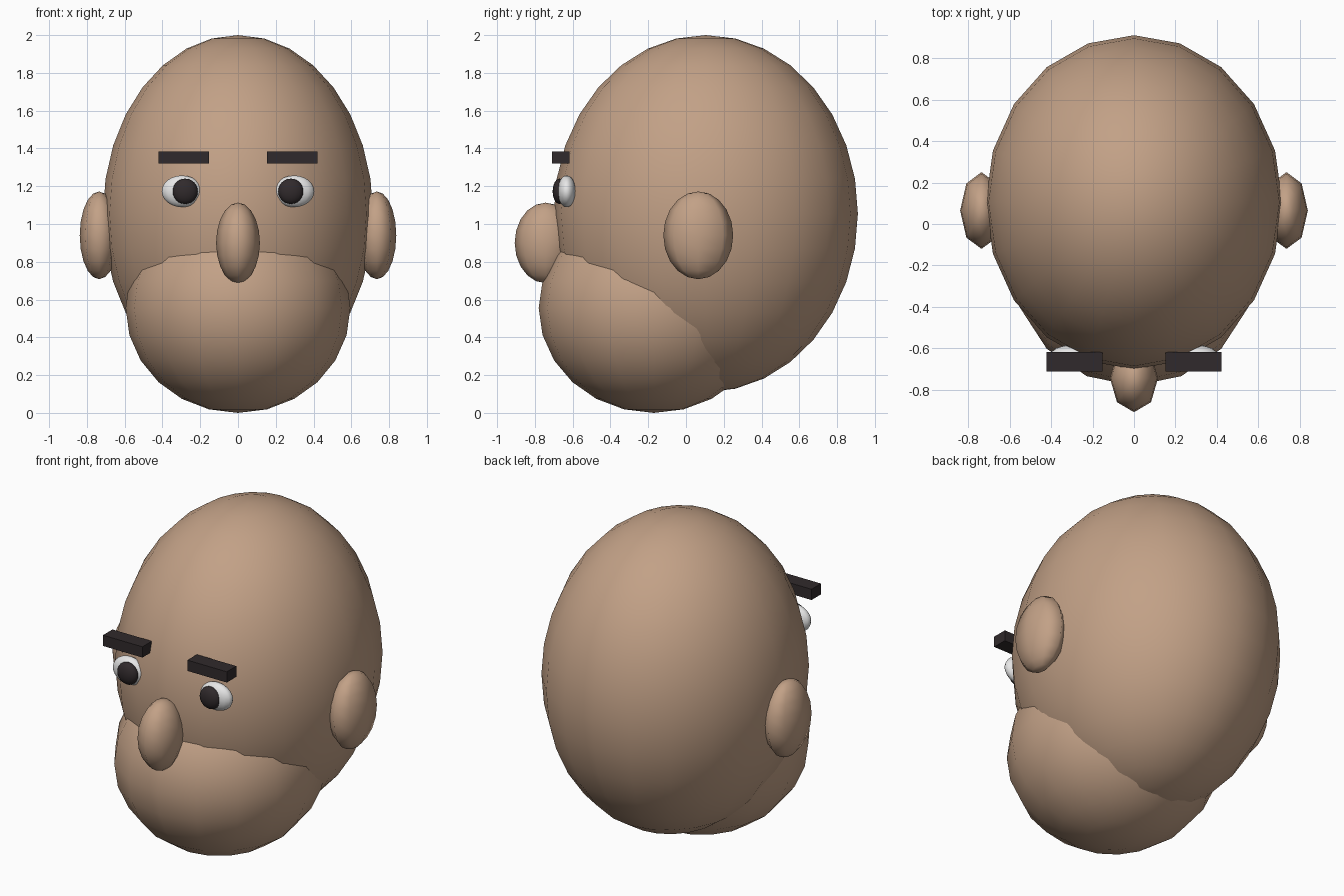
import bpy

cube = bpy.data.objects.get("Cube")
if cube:
    bpy.data.objects.remove(cube, do_unlink=True)


def material(name, rgb):
    mat = bpy.data.materials.new(name)
    mat.use_nodes = True
    colour = (*rgb, 1.0)
    mat.diffuse_color = colour
    for node in mat.node_tree.nodes:
        if node.type == "BSDF_PRINCIPLED":
            node.inputs["Base Color"].default_value = colour
    return mat


skin = material("skin", (0.54, 0.355, 0.24))
white = material("eye white", (0.85, 0.85, 0.85))
dark = material("dark brown", (0.030, 0.023, 0.025))


def finish(obj, name, mat):
    obj.name = name
    obj.data.name = name
    obj.data.materials.append(mat)
    return obj


def ellipsoid(name, centre, radii, mat, segments, rings):
    bpy.ops.mesh.primitive_uv_sphere_add(
        segments=segments, ring_count=rings, radius=1, location=centre)
    obj = bpy.context.object
    obj.scale = radii
    bpy.ops.object.transform_apply(location=False, rotation=False, scale=True)
    bpy.ops.object.shade_smooth()
    return finish(obj, name, mat)


def box(name, centre, size, mat):
    bpy.ops.mesh.primitive_cube_add(size=1, location=centre)
    obj = bpy.context.object
    obj.scale = size
    bpy.ops.object.transform_apply(location=False, rotation=False, scale=True)
    return finish(obj, name, mat)


# Head masses
ellipsoid("skull", (0, 0.105, 1.055), (0.715, 0.805, 0.945), skin, 20, 16)
ellipsoid("jaw", (0, -0.17, 0.555), (0.595, 0.61, 0.555), skin, 16, 12)
ellipsoid("nose", (0, -0.743, 0.9), (0.116, 0.164, 0.213), skin, 8, 10)

# Paired features
for side, s in (("left", 1), ("right", -1)):
    ellipsoid(side + "_ear", (s * 0.735, 0.065, 0.94), (0.103, 0.185, 0.232), skin, 8, 10)
    ellipsoid(side + "_eye", (s * 0.297, -0.632, 1.173), (0.107, 0.049, 0.084), white, 16, 12)
    ellipsoid(side + "_pupil", (s * 0.28, -0.67, 1.173), (0.067, 0.036, 0.067), dark, 16, 12)
    box(side + "_eyebrow", (s * 0.287, -0.664, 1.352), (0.268, 0.092, 0.066), dark)
